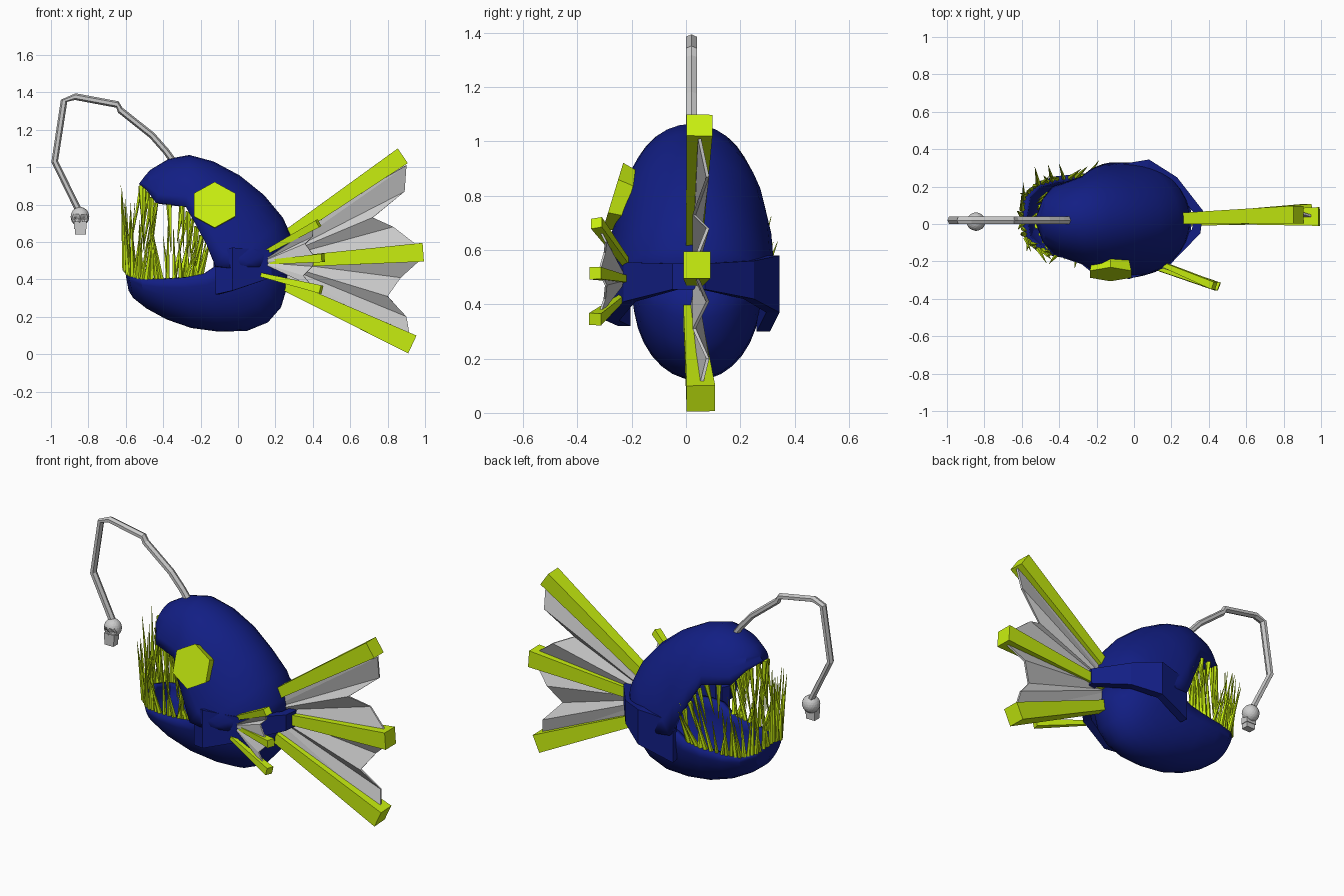
import bpy, bmesh, math, random
from mathutils import Vector, Matrix

if "Cube" in bpy.data.objects:
    bpy.data.objects.remove(bpy.data.objects["Cube"])

random.seed(4)

def material(name, rgb):
    m = bpy.data.materials.new(name)
    m.diffuse_color = (*rgb, 1)
    m.use_nodes = True
    m.node_tree.nodes["Principled BSDF"].inputs["Base Color"].default_value = m.diffuse_color
    return m

BLUE = material("blue_skin", (0.006, 0.013, 0.23))
LIME = material("lime", (0.58, 0.86, 0.005))

def finish(bm, name, mat=None, thickness=0, smooth=False):
    bmesh.ops.remove_doubles(bm, verts=bm.verts, dist=0.0005)
    bmesh.ops.recalc_face_normals(bm, faces=bm.faces)
    # keep normals pointing away from the middle so shells thicken inward
    mid = sum((v.co for v in bm.verts), Vector()) / len(bm.verts)
    if thickness and sum(f.normal.dot(f.calc_center_median() - mid) for f in bm.faces) < 0:
        bmesh.ops.reverse_faces(bm, faces=bm.faces)
    me = bpy.data.meshes.new(name)
    bm.to_mesh(me)
    bm.free()
    ob = bpy.data.objects.new(name, me)
    bpy.context.collection.objects.link(ob)
    if mat:
        me.materials.append(mat)
    if thickness:
        s = ob.modifiers.new("thickness", 'SOLIDIFY')
        s.thickness, s.offset = thickness, -1
    if smooth:
        bpy.ops.object.select_all(action='DESELECT')
        ob.select_set(True)
        bpy.context.view_layer.objects.active = ob
        bpy.ops.object.shade_smooth_by_angle(angle=math.radians(28))
    return ob

def skin_rows(bm, rows):
    vs = [[bm.verts.new(p) for p in r] for r in rows]
    for a, b in zip(vs, vs[1:]):
        for i in range(len(a) - 1):
            bm.faces.new((a[i], a[i + 1], b[i + 1], b[i]))

def arched_shell(name, stations, cy, n=16):
    """Each station: lip x,z, outer x,z, half width; an arch joins lip to lip."""
    rows = []
    for ex, ez, ox, oz, w in stations:
        row = []
        for i in range(n + 1):
            t = math.pi * i / n
            s = math.sin(t)
            row.append((ex + (ox - ex) * s, cy - w * math.cos(t), ez + (oz - ez) * s))
        rows.append(row)
    bm = bmesh.new()
    skin_rows(bm, rows)
    return finish(bm, name, BLUE, 0.035, True)

# Head and back, fanning from snout to tail root
upper = [(-.53, .91, -.50, .95, 0), (-.49, .88, -.47, .985, .11), (-.44, .81, -.37, 1.045, .18),
         (-.28, .79, -.26, 1.065, .235), (-.23, .70, -.13, 1.03, .275), (-.17, .59, .01, .955, .30),
         (-.12, .47, .14, .85, .31), (-.04, .46, .24, .73, .31), (0, .46, .295, .61, .30),
         (0, .45, .31, .48, .29)]
arched_shell("upper_body", upper, 0.02)

# Lower jaw and belly
lower = [(-.605, .45, -.585, .34, 0), (-.585, .42, -.56, .30, .12), (-.52, .40, -.49, .245, .185),
         (-.42, .40, -.38, .185, .215), (-.28, .41, -.25, .14, .23), (-.18, .43, -.10, .12, .235),
         (-.12, .47, .05, .125, .24), (-.05, .48, .16, .17, .235), (0, .48, .23, .25, .23),
         (.02, .48, .26, .35, .22), (.02, .49, .27, .48, .21)]
arched_shell("lower_jaw", lower, 0.04)

# Hinge belt round the rear: x, y, bottom z, top z
belt = [(-.12, -.25, .32, .55), (-.03, -.295, .34, .57), (.18, -.23, .41, .555), (.355, -.05, .455, .55),
        (.37, .07, .455, .55), (.23, .25, .42, .56), (.08, .345, .37, .58), (-.13, .31, .30, .55)]
bm = bmesh.new()
skin_rows(bm, [[(x, y, a), (x, y, b)] for x, y, a, b in belt])
finish(bm, "jaw_hinge_belt", BLUE, 0.05)

# Eye: flat hexagonal disc on one side
bm = bmesh.new()
bmesh.ops.create_cone(bm, cap_ends=True, segments=6, radius1=.115, radius2=.128, depth=.06,
                      matrix=Matrix.Translation((-.125, -.24, .79)) @ Matrix.Rotation(math.radians(73), 4, 'X'))
finish(bm, "eye", LIME)

# Teeth
def tooth(bm, base, tip, r):
    d = Vector(tip) - Vector(base)
    m = Matrix.Translation((Vector(base) + Vector(tip)) / 2) @ d.to_track_quat('Z', 'Y').to_matrix().to_4x4()
    bmesh.ops.create_cone(bm, cap_ends=True, segments=5, radius1=r, radius2=.001, depth=d.length, matrix=m)

def rim_point(stations, cy, u, side):
    i = min(int(u), len(stations) - 2)
    a, b, f = stations[i], stations[i + 1], u - i
    x, z, w = (a[k] + (b[k] - a[k]) * f for k in (0, 1, 4))
    return Vector((x, cy + side * w * .93, z))

def tooth_row(name, stations, cy, count, u0, u1, aim):
    bm = bmesh.new()
    for side in (-1, 1):
        for i in range(count):
            f = i / (count - 1)
            p = rim_point(stations, cy, u0 + (u1 - u0) * f, side)
            tooth(bm, p, p + aim(f, side), random.uniform(.011, .017))
    finish(bm, name, LIME)

tooth_row("lower_teeth", lower, .04, 20, .1, 4.8,
          lambda f, s: Vector((random.uniform(-.04, .05) * (.6 + f),
                               s * random.uniform(-.01, .09),
                               (.46 - .2 * f) * random.uniform(.65, 1))))
tooth_row("upper_teeth", upper, .02, 11, .3, 4.6,
          lambda f, s: Vector((random.uniform(-.06, .02), -s * random.uniform(0, .05),
                               -(.36 - .16 * f) * random.uniform(.7, 1))))

# Fins: tapered square rays with pleated webs
def ray(bm, a, b, w0, w1):
    a, b = Vector(a), Vector(b)
    d = (b - a).normalized()
    up = d.cross(Vector((0, 1, 0))).normalized()
    side = up.cross(d)
    ends = [[bm.verts.new(p + (up * i + side * j) * w / 2) for i, j in ((1, 1), (1, -1), (-1, -1), (-1, 1))]
            for p, w in ((a, w0), (b, w1))]
    for k in range(4):
        bm.faces.new((ends[0][k], ends[0][k - 1], ends[1][k - 1], ends[1][k]))
    bm.faces.new(ends[0])
    bm.faces.new(ends[1][::-1])

def fin(name, rays, web_root, web_edge, thick):
    bm = bmesh.new()
    for r in rays:
        ray(bm, *r)
    finish(bm, name + "_rays", LIME)
    bm = bmesh.new()
    root = bm.verts.new(web_root)
    edge = [bm.verts.new(p) for p in web_edge]
    for a, b in zip(edge, edge[1:]):
        bm.faces.new((root, a, b))
    ob = finish(bm, name + "_web", None, thick)
    ob.modifiers["thickness"].offset = 0

fin("tail_fin",
    [((.27, .03, .64), (.88, .05, 1.06), .06, .095),
     ((.16, .03, .485), (.99, .04, .545), .05, .10),
     ((.25, .02, .37), (.93, .055, .053), .06, .105)],
    (.17, .03, .50),
    [(.30, .03, .66), (.90, .05, 1.01), (.89, .08, .87), (.72, .03, .73), (.83, .08, .68), (.96, .04, .58),
     (.97, .04, .50), (.87, .08, .41), (.80, .03, .31), (.90, .08, .20), (.92, .05, .08), (.28, .02, .36)], .012)
fin("side_fin",
    [((.14, -.21, .54), (.43, -.33, .70), .025, .042),
     ((.13, -.21, .49), (.455, -.335, .515), .022, .045),
     ((.10, -.23, .43), (.445, -.335, .345), .02, .045)],
    (.12, -.22, .49),
    [(.40, -.32, .68), (.40, -.295, .63), (.36, -.30, .59), (.41, -.32, .52), (.40, -.295, .47),
     (.35, -.30, .42), (.40, -.32, .36)], .008)

# Fishing-rod lure stalk: hexagonal tube swept along the path
path = [(-.33, 1.01), (-.385, 1.085), (-.46, 1.17), (-.63, 1.305), (-.645, 1.335), (-.87, 1.377),
        (-.93, 1.355), (-.98, 1.03), (-.85, .765)]
pts = [Vector((x, .02, z)) for x, z in path]
rows = []
for i, p in enumerate(pts):
    d = (pts[min(i + 1, len(pts) - 1)] - pts[max(i - 1, 0)]).normalized()
    n = d.cross(Vector((0, 1, 0)))
    rows.append([p + (n * math.cos(t) * .018 + Vector((0, 1, 0)) * math.sin(t) * .023)
                 for t in [k * math.pi / 3 for k in range(7)]])
bm = bmesh.new()
skin_rows(bm, rows)
bmesh.ops.remove_doubles(bm, verts=bm.verts, dist=.0005)
bmesh.ops.holes_fill(bm, edges=bm.edges)
finish(bm, "lure_stalk")

# Skull-shaped lure: cranium with dented sockets, cheek and jaw
bm = bmesh.new()
bmesh.ops.create_icosphere(bm, subdivisions=3, radius=1,
                           matrix=Matrix.Translation((-.845, .012, .735)) @ Matrix.Diagonal((.05, .05, .052, 1)))
for v in bm.verts:
    for sx in (-.02, .02):
        d = (v.co - Vector((-.845 + sx, -.03, .722))).length
        if d < .02:
            v.co.y += .022 * (1 - d / .024)
finish(bm, "skull_cranium")
bm = bmesh.new()
for z, sx, sy, y in ((.69, .066, .05, -.003), (.66, .058, .045, -.005)):
    bmesh.ops.create_cube(bm, size=1, matrix=Matrix.Translation((-.843, y, z)) @ Matrix.Diagonal((sx, sy, .04, 1)))
finish(bm, "skull_jaw")
